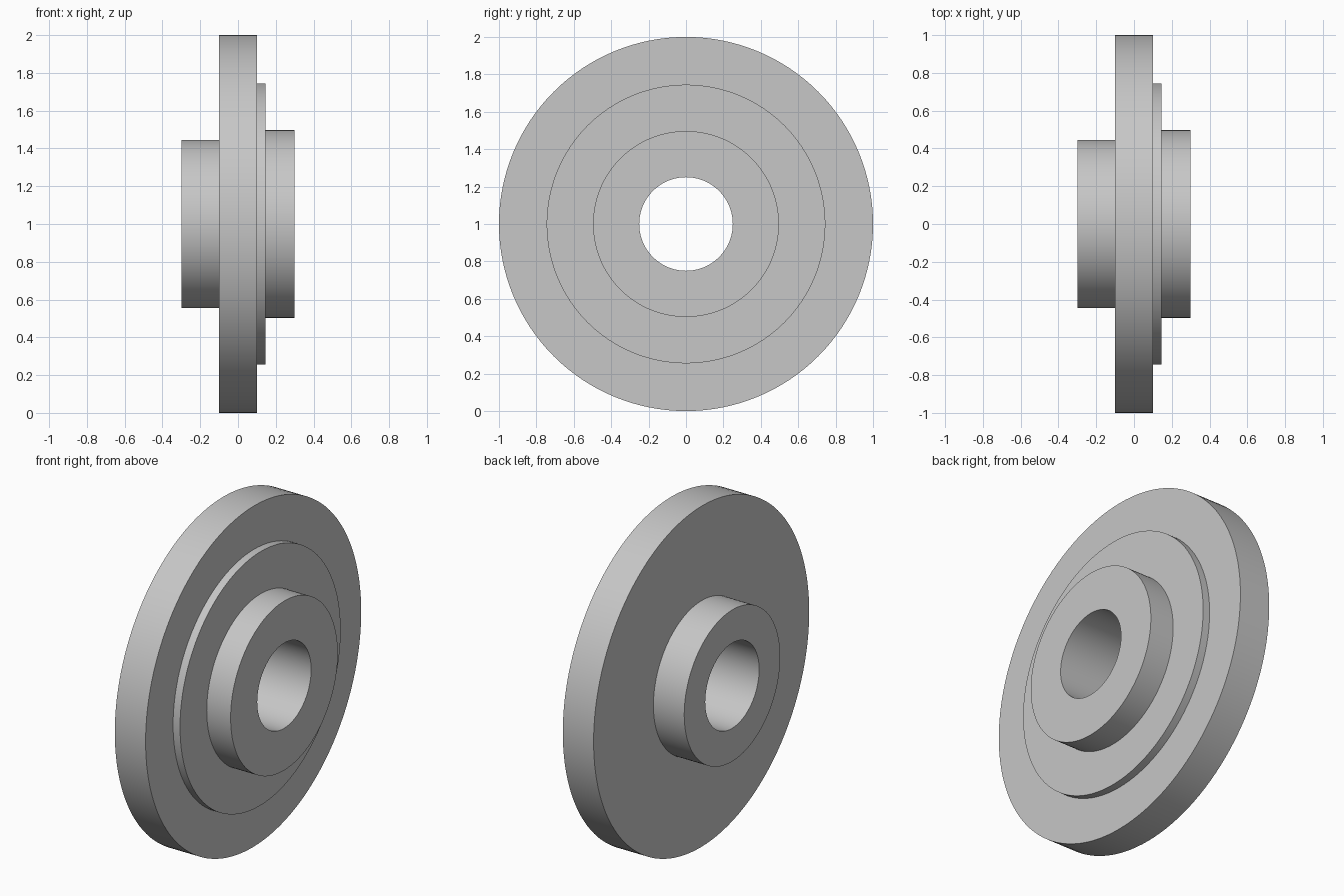
import bpy
import bmesh
from math import cos, sin, tau

if "Cube" in bpy.data.objects:
    bpy.data.objects.remove(bpy.data.objects["Cube"], do_unlink=True)

SEGMENTS = 128
BORE = 0.25
# Stepped steps along the axle: (start x, end x, outer radius)
STEPS = [
    (-0.3, -0.1, 0.445),   # rear hub
    (-0.1, 0.1, 1.0),      # main disc
    (0.1, 0.145, 0.745),   # raised shoulder
    (0.145, 0.3, 0.497),   # front hub
]

# Plain grey metal
grey = bpy.data.materials.new("light_grey")
grey.use_nodes = True
colour = (0.57, 0.57, 0.57, 1)
grey.diffuse_color = colour
grey.node_tree.nodes["Principled BSDF"].inputs["Base Color"].default_value = colour


def lathe(name, profile):
    """Revolve a closed (x, radius) profile around the x axis at z = 1."""
    bm = bmesh.new()
    rings = []
    for i in range(SEGMENTS):
        a = tau * i / SEGMENTS
        rings.append([bm.verts.new((x, r * cos(a), 1 + r * sin(a))) for x, r in profile])
    count = len(profile)
    for i in range(SEGMENTS):
        here, after = rings[i], rings[(i + 1) % SEGMENTS]
        for j in range(count):
            k = (j + 1) % count
            bm.faces.new((here[j], here[k], after[k], after[j]))
    bmesh.ops.recalc_face_normals(bm, faces=bm.faces[:])
    mesh = bpy.data.meshes.new(name)
    bm.to_mesh(mesh)
    bm.free()
    obj = bpy.data.objects.new(name, mesh)
    bpy.context.collection.objects.link(obj)
    mesh.materials.append(grey)
    return obj


# Outer steps, closed by the through bore
profile = [(STEPS[0][0], BORE)]
for start, end, radius in STEPS:
    profile += [(start, radius), (end, radius)]
profile.append((STEPS[-1][1], BORE))
disc = lathe("flanged_disc", profile)

# Smooth curved walls with crisp rims
bpy.ops.object.select_all(action='DESELECT')
disc.select_set(True)
bpy.context.view_layer.objects.active = disc
bpy.ops.object.shade_smooth_by_angle()
